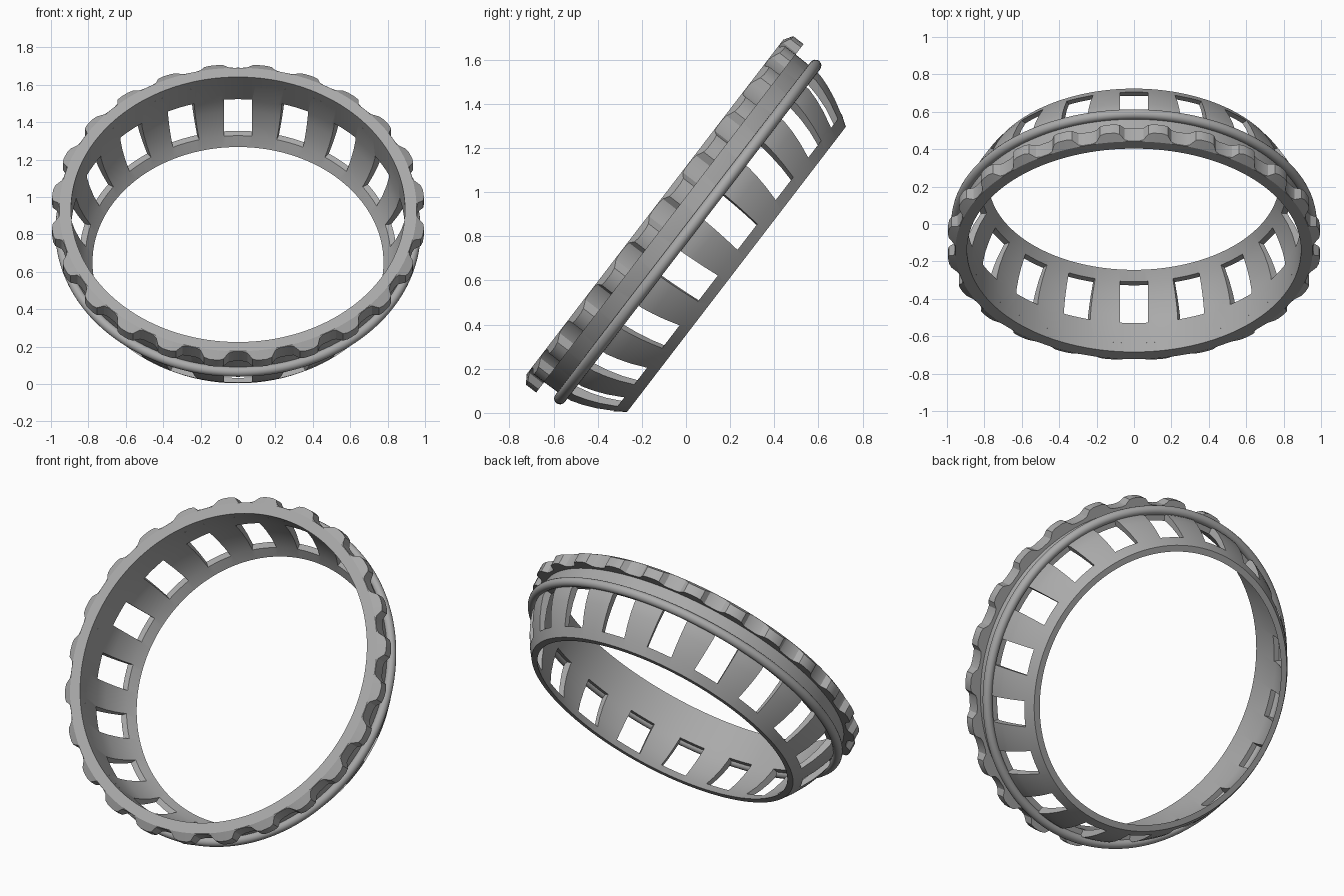
import bpy, bmesh, math
from mathutils import Matrix

if "Cube" in bpy.data.objects:
    bpy.data.objects.remove(bpy.data.objects["Cube"])

TILT = math.radians(52.5)
FRAME = Matrix.Translation((0, 0.399, 0.519)) @ Matrix.Rotation(TILT, 4, "X")
WINDOWS, TEETH, STEPS = 18, 24, 10

grey = bpy.data.materials.new("satin_grey")
grey.use_nodes = True
grey.diffuse_color = (0.4, 0.4, 0.4, 1)
grey.node_tree.nodes["Principled BSDF"].inputs["Base Color"].default_value = (0.4, 0.4, 0.4, 1)


def finish(name, bm):
    bmesh.ops.recalc_face_normals(bm, faces=bm.faces)
    mesh = bpy.data.meshes.new(name)
    bm.to_mesh(mesh)
    bm.free()
    mesh.materials.append(grey)
    obj = bpy.data.objects.new(name, mesh)
    obj.matrix_world = FRAME
    bpy.context.collection.objects.link(obj)
    return obj


def lathe(name, section, steps):
    """Sweep a closed (radius, height) section, which may vary with the step."""
    bm = bmesh.new()
    rings = []
    for i in range(steps):
        a = math.tau * i / steps + math.pi / 2
        rings.append([bm.verts.new((r * math.cos(a), r * math.sin(a), h)) for r, h in section(i)])
    for i in range(steps):
        p, q = rings[i], rings[(i + 1) % steps]
        for j in range(len(p)):
            k = (j + 1) % len(p)
            bm.faces.new((p[j], p[k], q[k], q[j]))
    return finish(name, bm)


def smooth(obj):
    bpy.ops.object.select_all(action="DESELECT")
    obj.select_set(True)
    bpy.context.view_layer.objects.active = obj
    bpy.ops.object.shade_smooth_by_angle(angle=math.radians(28))


# Tapered wall with a slightly bulging outside
wall = [(0.814, 0.215), (0.852, 0.27), (0.888, 0.335), (0.914, 0.395), (0.932, 0.45),
        (0.936, 0.62), (0.893, 0.62), (0.893, 0.47), (0.876, 0.4), (0.85, 0.33),
        (0.816, 0.265), (0.778, 0.215)]
cage_wall = lathe("cage_wall", lambda i: wall, 180)

# Windows cut straight through the wall
bm = bmesh.new()
for i in range(WINDOWS):
    m = (Matrix.Rotation(math.tau * i / WINDOWS, 4, "Z") @ Matrix.Translation((0, 0.87, 0.375))
         @ Matrix.Diagonal((0.15, 0.3, 0.22, 1)))
    bmesh.ops.create_cube(bm, size=1, matrix=m)
cutter = finish("window_cutter", bm)
cutter.hide_render = True
cut = cage_wall.modifiers.new("windows", "BOOLEAN")
cut.operation, cut.object, cut.solver = "DIFFERENCE", cutter, "EXACT"
bpy.context.view_layer.objects.active = cage_wall
bpy.ops.object.modifier_apply(modifier=cut.name)
bpy.data.objects.remove(cutter)
smooth(cage_wall)

# Round bead around the outside
bead = [(0.95 + 0.027 * math.cos(t * math.tau / 16), 0.493 + 0.027 * math.sin(t * math.tau / 16))
        for t in range(16)]
smooth(lathe("round_bead", lambda i: bead, 180))


# Toothed front rim with a chamfered front edge
def rim(i):
    wave = math.cos(math.tau * i / STEPS)
    tooth = min(1, max(0, 0.5 - 1.1 * wave))
    r = 0.957 + 0.043 * tooth
    return [(0.893, 0.68), (0.955, 0.68), (r, 0.68 - 0.025 * tooth - 0.002), (r, 0.595), (0.893, 0.595)]


smooth(lathe("toothed_rim", rim, TEETH * STEPS))
